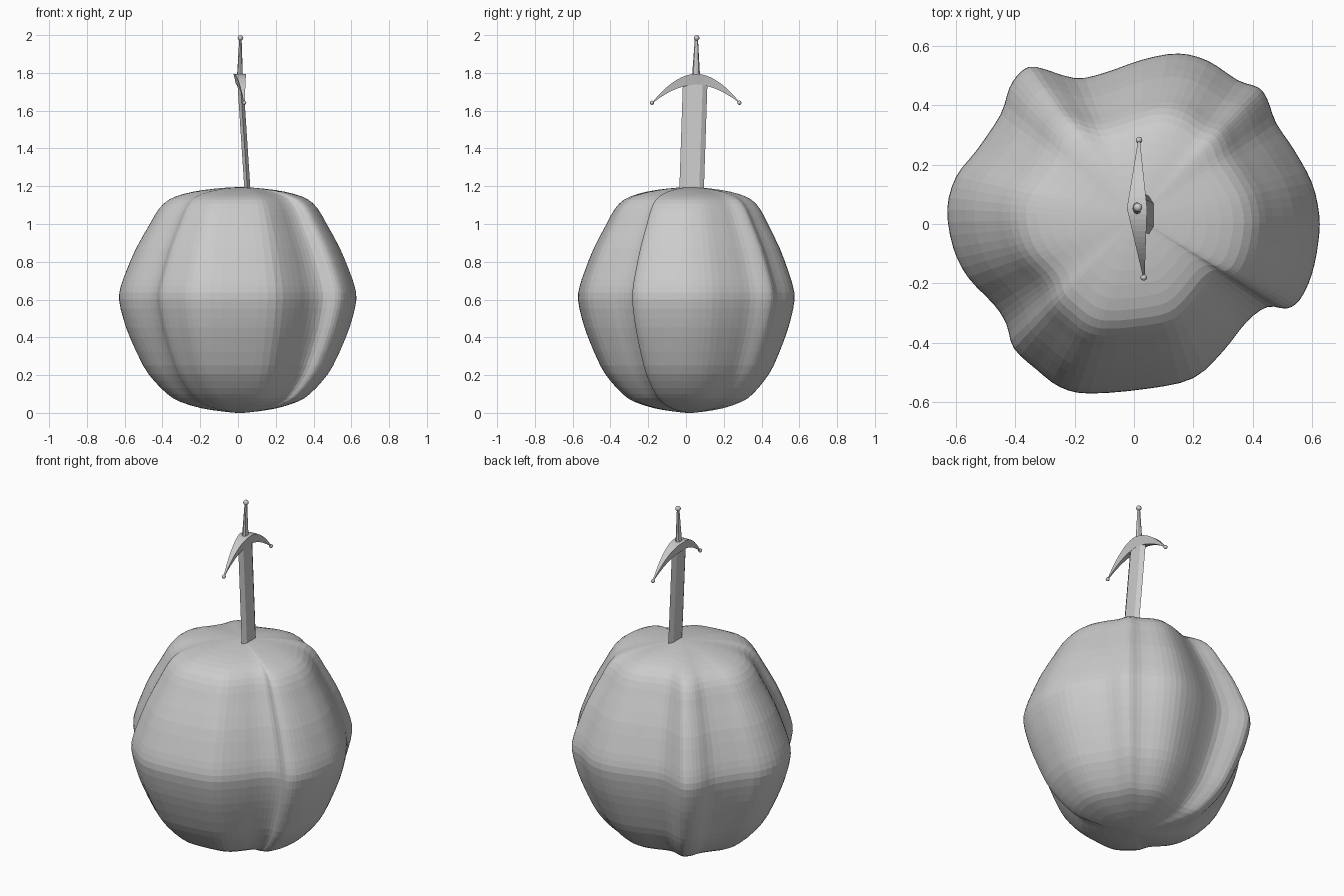
import bpy, bmesh, math
from mathutils import Vector

if "Cube" in bpy.data.objects:
    bpy.data.objects.remove(bpy.data.objects["Cube"])


def loft(name, rings):
    """Skin a stack of equal-sized closed rings and cap both ends."""
    bm = bmesh.new()
    rows = [[bm.verts.new(p) for p in ring] for ring in rings]
    n = len(rows[0])
    for a, b in zip(rows, rows[1:]):
        for i in range(n):
            j = (i + 1) % n
            bm.faces.new((a[i], a[j], b[j], b[i]))
    bm.faces.new(rows[0][::-1])
    bm.faces.new(rows[-1])
    bmesh.ops.recalc_face_normals(bm, faces=bm.faces)
    mesh = bpy.data.meshes.new(name)
    bm.to_mesh(mesh)
    bm.free()
    obj = bpy.data.objects.new(name, mesh)
    bpy.context.collection.objects.link(obj)
    return obj


def smooth(points, steps, closed):
    """Catmull-Rom subdivision of a 2D point list."""
    pts = [Vector(p) for p in points]
    n = len(pts)
    get = (lambda i: pts[i % n]) if closed else (lambda i: pts[max(0, min(n - 1, i))])
    out = []
    for i in range(n if closed else n - 1):
        a, b, c, d = (get(i + k) for k in (-1, 0, 1, 2))
        for s in range(steps):
            t = s / steps
            out.append(0.5 * (2 * b + (c - a) * t + (2 * a - 5 * b + 4 * c - d) * t * t
                              + (3 * b - a - 3 * c + d) * t ** 3))
    return out if closed else out + [pts[-1]]


def ball(name, loc, r):
    bpy.ops.mesh.primitive_uv_sphere_add(segments=16, ring_count=8, radius=r, location=loc)
    bpy.context.object.name = name
    bpy.ops.object.shade_smooth()


# lobed body: plan outline at the widest level, scaled by a height profile
outline = [(.625, .03), (.622, -.06), (.60, -.17), (.56, -.255), (.515, -.285), (.45, -.28),
           (.38, -.33), (.30, -.43), (.20, -.52), (.05, -.555), (-.15, -.572), (-.25, -.55),
           (-.33, -.49), (-.405, -.42), (-.43, -.34), (-.47, -.275), (-.56, -.18), (-.61, -.08),
           (-.63, .05), (-.60, .16), (-.53, .25), (-.45, .37), (-.42, .46), (-.38, .515),
           (-.33, .53), (-.20, .492), (-.10, .51), (.03, .555), (.15, .575), (.25, .55),
           (.35, .485), (.42, .46), (.45, .42), (.48, .34), (.54, .25), (.60, .14)]
profile = [(.03, 0), (.15, .008), (.32, .025), (.50, .06), (.60, .10), (.71, .17), (.80, .25),
           (.91, .40), (.965, .50), (1, .60), (.985, .67), (.94, .75), (.86, .87), (.745, 1.0),
           (.67, 1.08), (.585, 1.13), (.46, 1.16), (.30, 1.18), (.12, 1.192), (.02, 1.195)]
pole = Vector((.01, .02))
plan = smooth(outline, 3, True)
rings = []
for s, z in smooth(profile, 2, False):
    rings.append([(*(pole + (p - pole) * s), z) for p in plan])
loft("lobed_body", rings)

# blade: flat hexagonal section, leaning slightly, sunk into the body
section = [(0, .065), (.016, .04), (.016, -.04), (0, -.065), (-.016, -.04), (-.016, .04)]
loft("blade", [[(cx + x, cy + y, z) for x, y in section]
               for cx, cy, z in [(.065, .022, .95), (.012, .049, 1.76)]])

# crescent guard: rectangular section tapering toward both tips
guard = []
N = 24
for i in range(N + 1):
    t = -1 + 2 * i / N
    y = .053 + .23 * t
    x = .010 + (.007 if t > 0 else .023) * abs(t)
    w = .003 + .031 * (1 - abs(t))
    top = 1.645 + .15 * (1 - abs(t) ** 1.9)
    low = top - .005 - .052 * (1 - t * t)
    guard.append([(x - w, y, top), (x + w, y, top), (x + w * .6, y, low), (x - w * .6, y, low)])
loft("crossguard", guard)
for side, loc in (("front", (.033, -.18, 1.642)), ("back", (.017, .283, 1.642))):
    ball("guard_tip_" + side, loc, .011)

# tapered grip and round pommel
grip = [[(cx + rx * math.cos(a), cy + ry * math.sin(a), z)
         for a in [math.tau * k / 8 for k in range(8)]]
        for cx, cy, z, rx, ry in [(.010, .053, 1.77, .016, .022), (.013, .055, 1.985, .006, .008)]]
loft("grip", grip)
ball("pommel", (.013, .056, 1.985), .015)
